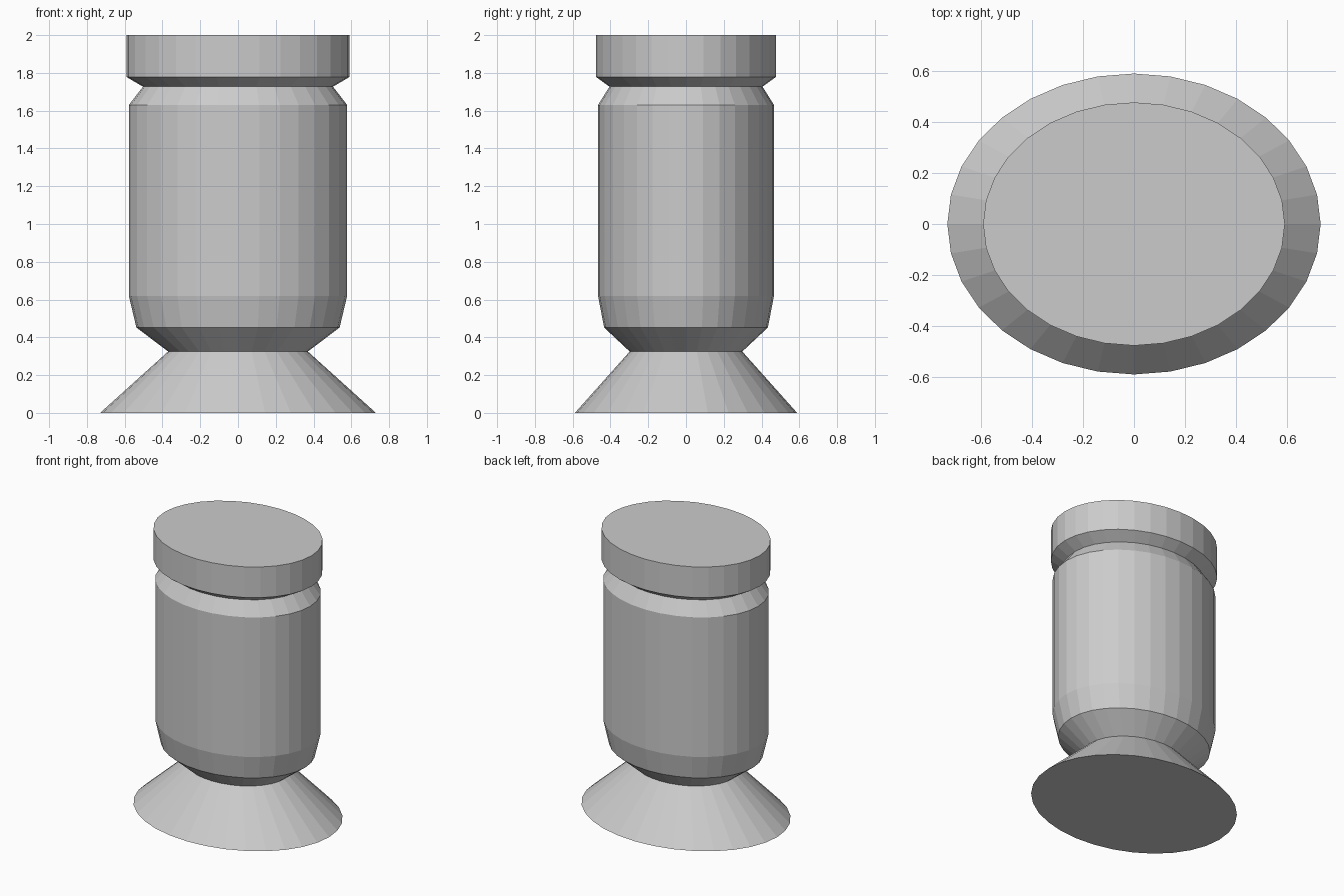
import bpy, bmesh
from math import cos, sin, tau

if "Cube" in bpy.data.objects:
    bpy.data.objects.remove(bpy.data.objects["Cube"])

SIDES = 32
DEPTH = 0.806  # depth of the oval relative to its width

# Half-width and height of each ring, from the floor up
PROFILE = [
    (0.73, 0.0), (0.37, 0.325),        # flared foot up to the waist
    (0.538, 0.452), (0.578, 0.62),     # rounded underside of the body
    (0.578, 1.63), (0.503, 1.727),     # straight body and shoulder
    (0.59, 1.778), (0.59, 2.0),        # cap
]


def oval_lathe(name, profile):
    bm = bmesh.new()
    rings = [[bm.verts.new((r * cos(tau * i / SIDES), r * DEPTH * sin(tau * i / SIDES), z))
              for i in range(SIDES)] for r, z in profile]
    for low, high in zip(rings, rings[1:]):
        for i in range(SIDES):
            j = (i + 1) % SIDES
            bm.faces.new((low[i], low[j], high[j], high[i]))
    # Closed floor and lid
    bm.faces.new(rings[0][::-1])
    bm.faces.new(rings[-1])
    mesh = bpy.data.meshes.new(name)
    bm.to_mesh(mesh)
    bm.free()
    obj = bpy.data.objects.new(name, mesh)
    bpy.context.collection.objects.link(obj)
    return obj


oval_lathe("oval_pedestal_canister", PROFILE)
